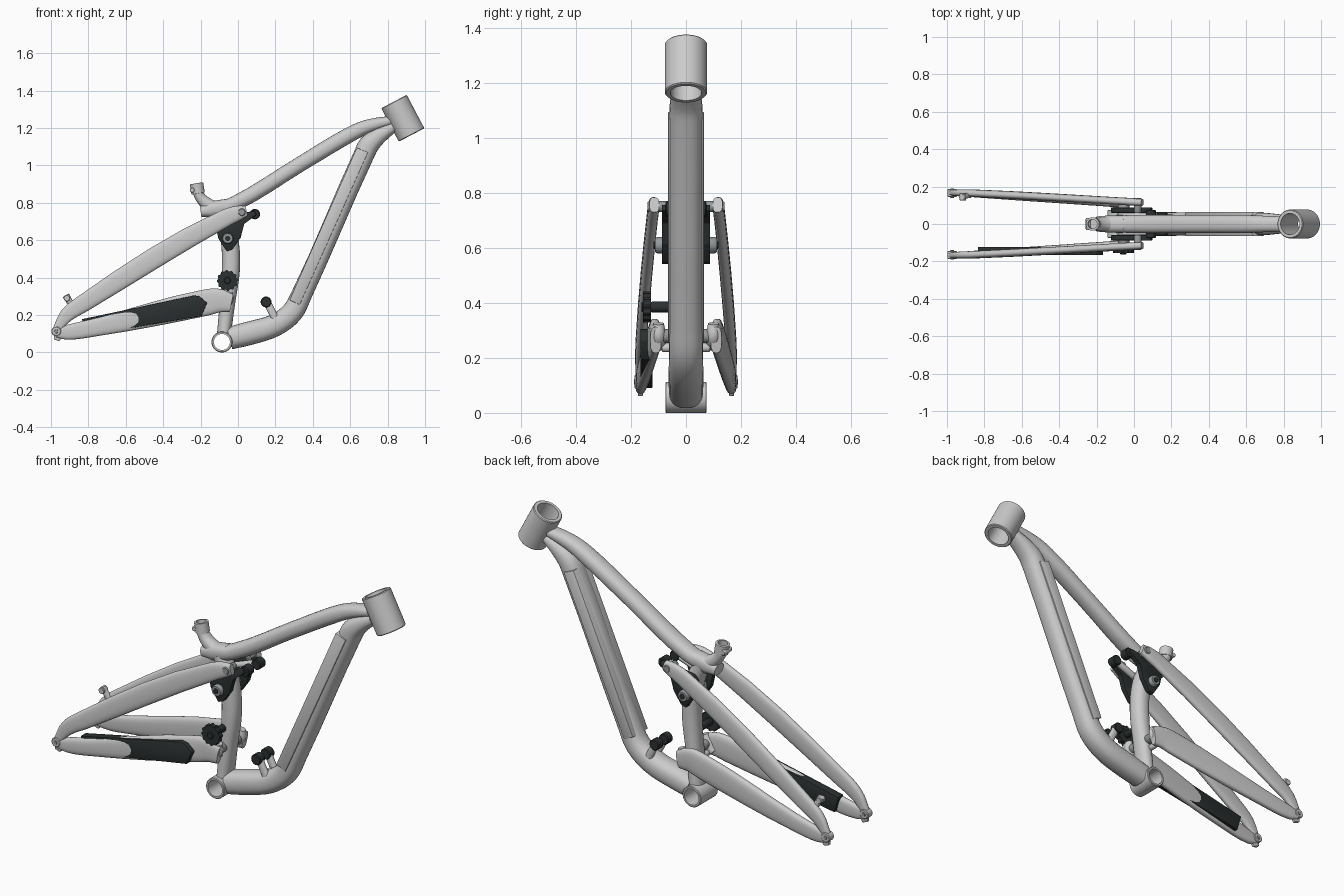
import bpy, bmesh
from math import sin, cos, pi, copysign
from mathutils import Vector

if "Cube" in bpy.data.objects:
    bpy.data.objects.remove(bpy.data.objects["Cube"])


def mat(name, c):
    m = bpy.data.materials.new(name)
    m.diffuse_color = (*c, 1)
    m.use_nodes = True
    m.node_tree.nodes["Principled BSDF"].inputs["Base Color"].default_value = m.diffuse_color
    return m


DARK = mat("dark", (0.025, 0.03, 0.03))
STEEL = mat("steel", (0.3, 0.32, 0.33))


def finish(name, bm, m=None):
    bmesh.ops.recalc_face_normals(bm, faces=bm.faces)
    me = bpy.data.meshes.new(name)
    bm.to_mesh(me)
    bm.free()
    ob = bpy.data.objects.new(name, me)
    bpy.context.collection.objects.link(ob)
    if m:
        me.materials.append(m)
    bpy.ops.object.select_all(action='DESELECT')
    ob.select_set(True)
    bpy.context.view_layer.objects.active = ob
    bpy.ops.object.shade_smooth_by_angle(angle=0.6)
    return ob


def smooth_path(pts, k):
    out = []
    n = len(pts)
    for i in range(n - 1):
        p0, p1, p2, p3 = (pts[max(i - 1, 0)], pts[i], pts[i + 1], pts[min(i + 2, n - 1)])
        # tangents limited by the local segment so long runs stay straight
        def tan(a, b, c, L):
            va, vc = Vector(b) - Vector(a), Vector(c) - Vector(b)
            d = (va.normalized() if va.length else vc.normalized()) + (vc.normalized() if vc.length else va.normalized())
            return d.normalized() * L
        L = (Vector(p2) - Vector(p1)).length
        t1, t2 = tan(p0, p1, p2, L), tan(p1, p2, p3, L)
        for j in range(k):
            t = j / k
            out.append((2*t**3 - 3*t*t + 1) * Vector(p1) + (t**3 - 2*t*t + t) * t1
                       + (3*t*t - 2*t**3) * Vector(p2) + (t**3 - t*t) * t2)
    out.append(Vector(pts[-1]))
    return out


def tube(name, pts, n=24, k=4, sq=1.0, m=None):
    """Loft along (x, y, z, half_height, half_width) points."""
    P = smooth_path(pts, k)
    bm = bmesh.new()
    rings = []
    for i, p in enumerate(P):
        c = Vector(p[:3])
        t = (Vector(P[min(i + 1, len(P) - 1)][:3]) - Vector(P[max(i - 1, 0)][:3])).normalized()
        s = Vector((0, 1, 0))
        s = (s - t * s.dot(t)).normalized()
        u = t.cross(s)
        ring = []
        for j in range(n):
            a = 2 * pi * j / n
            f = lambda v: copysign(abs(v) ** sq, v)
            ring.append(bm.verts.new(c + s * f(cos(a)) * p[4] + u * f(sin(a)) * p[3]))
        rings.append(ring)
    for a, b in zip(rings, rings[1:]):
        for j in range(n):
            bm.faces.new((a[j], a[(j + 1) % n], b[(j + 1) % n], b[j]))
    bm.faces.new(rings[0])
    bm.faces.new(rings[-1])
    return finish(name, bm, m)


def lathe(name, p0, p1, prof, m=None, n=40, closed=True):
    """Spin (t along axis, radius) profile about p0-p1."""
    p0, p1 = Vector(p0), Vector(p1)
    q = (p1 - p0).to_track_quat('Z', 'Y')
    L = (p1 - p0).length
    bm = bmesh.new()
    rings = [[bm.verts.new(p0 + q @ Vector((r * cos(2*pi*j/n), r * sin(2*pi*j/n), t * L)))
              for j in range(n)] for t, r in prof]
    pairs = list(zip(rings, rings[1:]))
    if closed:
        pairs.append((rings[-1], rings[0]))
    for a, b in pairs:
        for j in range(n):
            bm.faces.new((a[j], a[(j + 1) % n], b[(j + 1) % n], b[j]))
    if not closed:
        bm.faces.new(rings[0])
        bm.faces.new(rings[-1])
    return finish(name, bm, m)


def pipe(name, p0, p1, ro, ri):
    return lathe(name, p0, p1, [(0, ri), (0, ro - .004), (.02, ro), (.98, ro), (1, ro - .004), (1, ri)])


def rod(name, p0, p1, r, m=None, n=24):
    return lathe(name, p0, p1, [(0, r * .85), (.08, r), (.92, r), (1, r * .85)], m, n, False)


def prism(name, poly, y0, y1, m=None, bevel=0.0):
    """Extrude an x-z outline from y0 to y1."""
    bm = bmesh.new()
    a = [bm.verts.new((x, y0, z)) for x, z in poly]
    b = [bm.verts.new((x, y1, z)) for x, z in poly]
    n = len(poly)
    bm.faces.new(a)
    bm.faces.new(b)
    for i in range(n):
        bm.faces.new((a[i], a[(i + 1) % n], b[(i + 1) % n], b[i]))
    if bevel:
        bmesh.ops.bevel(bm, geom=bm.edges[:], offset=bevel, segments=2, affect='EDGES', profile=.5)
    return finish(name, bm, m)


# Front frame tubes
pipe("head_tube", (.834, 0, 1.342), (.928, 0, 1.163), .077, .057)
pipe("bottom_bracket_shell", (-.086, -.075, .056), (-.086, .075, .056), .056, .043)
tube("top_tube", [(-.15, 0, .75, .035, .04), (-.016, 0, .797, .04, .048), (.33, 0, 1.005, .041, .048),
                  (.6, 0, 1.166, .041, .048), (.67, 0, 1.2, .038, .045), (.74, 0, 1.222, .033, .042),
                  (.815, 0, 1.238, .026, .04)], sq=.85)
tube("down_tube", [(-.045, 0, .076, .06, .062), (.05, 0, .1, .063, .063), (.2, 0, .147, .06, .063),
                   (.29, 0, .215, .058, .062), (.345, 0, .32, .055, .06), (.67, 0, 1.05, .055, .06),
                   (.7, 0, 1.11, .055, .06), (.75, 0, 1.155, .045, .055), (.83, 0, 1.205, .028, .045)], sq=.85)
# Flat panel along the rear face of the down tube
prism("down_tube_panel", [(.275, .28), (.33, .255), (.695, 1.07), (.635, 1.095)], -.065, .065, bevel=.003)
tube("seat_tube", [(-.075, 0, .1, .037, .055), (-.055, 0, .28, .042, .05), (-.038, 0, .44, .048, .05),
                   (-.04, 0, .56, .048, .05), (-.06, 0, .67, .045, .05), (-.1, 0, .76, .04, .045)], sq=.9)
# Seat post socket with clamp
tube("seat_lug", [(-.2, 0, .755, .03, .04), (-.14, 0, .765, .042, .045), (-.05, 0, .785, .038, .045)], sq=.8)
tube("seat_mast", [(-.1, 0, .765, .035, .04), (-.16, 0, .79, .035, .038), (-.205, 0, .835, .028, .034),
                   (-.217, 0, .87, .026, .034)], sq=.9)
pipe("seat_clamp", (-.213, 0, .85), (-.222, 0, .905), .036, .025)
rod("clamp_bolt", (-.245, -.033, .868), (-.245, .033, .868), .013)

# Rear triangle, both sides
for s, side in ((-1, "right"), (1, "left")):
    tube(side + "_seat_stay", [(-.968, s*.167, .125, .022, .016), (-.915, s*.166, .2, .038, .019),
                               (-.82, s*.163, .267, .047, .02), (-.07, s*.122, .717, .047, .02),
                               (.0, s*.118, .745, .04, .02), (.045, s*.115, .757, .028, .018)], sq=.75)
    tube(side + "_chain_stay", [(-.97, s*.168, .105, .025, .016), (-.92, s*.166, .107, .038, .018),
                                (-.76, s*.158, .135, .048, .022), (-.18, s*.118, .265, .07, .022),
                                (-.11, s*.113, .277, .065, .022), (-.035, s*.11, .265, .048, .02)], sq=.7)
    # Dropout
    rod(side + "_dropout", (-.972, s*.145, .113), (-.972, s*.187, .113), .026)
    rod(side + "_dropout_axle", (-.972, s*.14, .113), (-.972, s*.19, .113), .011, STEEL)
    prism(side + "_dropout_tab", [(-.985, .1), (-.985, .07), (-.955, .06), (-.935, .09), (-.95, .115)],
          s*.157, s*.175, bevel=.003)
    # Rocker link plate and bolts
    prism(side + "_rocker", [(-.125, .7), (-.1, .725), (.02, .745), (.09, .757), (.1, .735), (.03, .69),
                             (.015, .615), (-.03, .55), (-.06, .54), (-.105, .61)],
          s*.06, s*.088, DARK, .004)
    rod(side + "_rocker_bolt", (-.055, s*.03, .61), (-.055, s*.112, .61), .03, STEEL)
    rod(side + "_rocker_bolt_cap", (-.055, s*.1, .61), (-.055, s*.118, .61), .014, DARK)
    rod(side + "_link_stay_bolt", (.02, s*.06, .75), (.02, s*.14, .75), .02, STEEL)
    rod(side + "_rocker_arm", (-.08, s*.05, .68), (.085, s*.045, .742), .018)
    # Shock mounts, upper and lower
    rod(side + "_upper_shock_bolt", (.09, s*.025, .74), (.09, s*.075, .74), .028, DARK)
    tube(side + "_lower_shock_tab", [(.205, s*.038, .17, .02, .016), (.175, s*.038, .23, .02, .015),
                                     (.155, s*.038, .27, .02, .014)], sq=.8)
    rod(side + "_lower_shock_bolt", (.15, s*.02, .27), (.15, s*.062, .27), .029, DARK)
    # Chain stay pivot
    rod(side + "_main_pivot", (-.06, s*.03, .28), (-.06, s*.118, .28), .026, STEEL)
    rod(side + "_lower_pivot_boss", (-.075, s*.03, .237), (-.075, s*.088, .237), .016)
    tube(side + "_pivot_lug", [(-.1, s*.1, .24, .02, .025), (-.06, s*.1, .28, .035, .028),
                               (-.045, s*.1, .325, .018, .02)])

# Chain guard on the right chain stay
prism("chain_guard", [(-.835, .178), (-.235, .305), (-.205, .3), (-.165, .265), (-.195, .195), (-.81, .09)],
      -.166, -.122, DARK, .003)

# Knurled guide roller with axle
teeth = [(-.057 + r * cos(pi*i/24), .385 + r * sin(pi*i/24))
         for i in range(48) for r in ((.056 if i % 4 < 2 else .05),)]
prism("guide_roller", teeth, -.156, -.128, DARK)
rod("guide_roller_cap", (-.057, -.12, .385), (-.057, -.162, .385), .018, DARK)
rod("guide_roller_axle", (-.057, -.03, .385), (-.057, -.13, .385), .02, DARK)

# Brake mount on the left seat stay
tube("brake_mount", [(-.88, .155, .235, .02, .016), (-.9, .15, .27, .017, .015), (-.92, .145, .305, .019, .015)], n=16)
rod("brake_mount_eye", (-.915, .125, .29), (-.915, .165, .29), .017)
